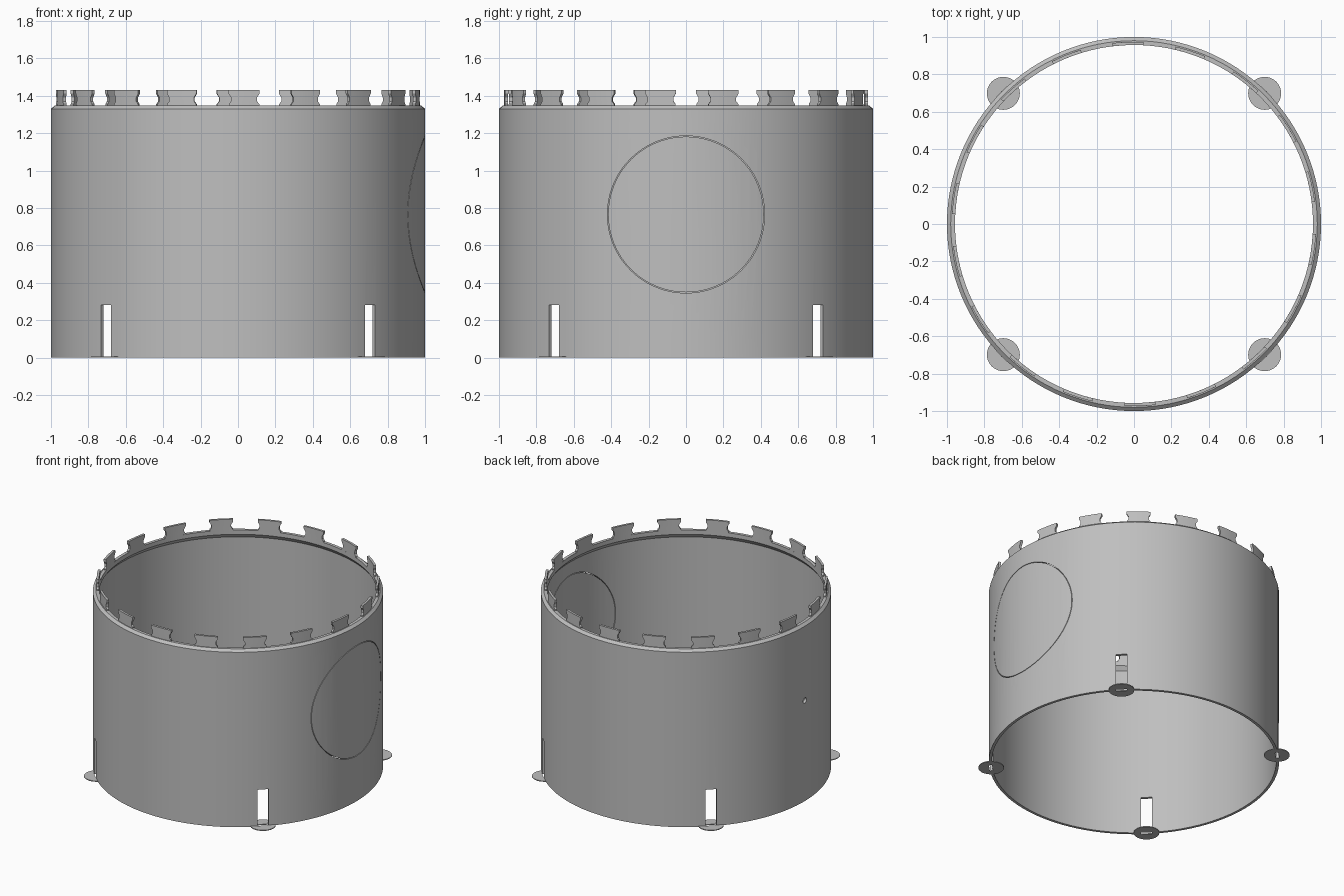
import bpy, bmesh
from math import radians, cos, sin, pi
from mathutils import Matrix

cube = bpy.data.objects.get("Cube")
if cube:
    bpy.data.objects.remove(cube, do_unlink=True)

gray = bpy.data.materials.new("light gray")
gray.use_nodes = True
color = (0.52, 0.52, 0.52, 1)
gray.diffuse_color = color
gray.node_tree.nodes["Principled BSDF"].inputs["Base Color"].default_value = color


def finish(bm, name, matrix=Matrix()):
    """Turn a bmesh into a named object."""
    bmesh.ops.transform(bm, matrix=matrix, verts=bm.verts)
    bmesh.ops.recalc_face_normals(bm, faces=bm.faces)
    mesh = bpy.data.meshes.new(name)
    bm.to_mesh(mesh)
    bm.free()
    mesh.materials.append(gray)
    obj = bpy.data.objects.new(name, mesh)
    bpy.context.collection.objects.link(obj)
    return obj


def lathe(name, profile, segments, matrix=Matrix()):
    """Revolve a closed (radius, z) profile around z."""
    bm = bmesh.new()
    rings = []
    for i in range(segments):
        a = 2 * pi * i / segments
        rings.append([bm.verts.new((r * cos(a), r * sin(a), z)) for r, z in profile])
    n = len(profile)
    for i in range(segments):
        p, q = rings[i], rings[(i + 1) % segments]
        for j in range(n):
            k = (j + 1) % n
            bm.faces.new((p[j], q[j], q[k], p[k]))
    return finish(bm, name, matrix)


def cylinder(name, radius, depth, matrix, segments=48):
    bm = bmesh.new()
    bmesh.ops.create_cone(bm, cap_ends=True, segments=segments, radius1=radius,
                          radius2=radius, depth=depth)
    return finish(bm, name, matrix)


def box(name, size, matrix):
    bm = bmesh.new()
    bmesh.ops.create_cube(bm, size=1)
    bmesh.ops.scale(bm, vec=size, verts=bm.verts)
    return finish(bm, name, matrix)


def activate(obj):
    bpy.ops.object.select_all(action='DESELECT')
    obj.select_set(True)
    bpy.context.view_layer.objects.active = obj


def cut(obj, cutter):
    """Subtract a cutter and discard it."""
    cutter.hide_render = True
    mod = obj.modifiers.new("cut", 'BOOLEAN')
    mod.operation = 'DIFFERENCE'
    mod.solver = 'EXACT'
    mod.object = cutter
    activate(obj)
    bpy.ops.object.modifier_apply(modifier=mod.name)
    bpy.data.objects.remove(cutter, do_unlink=True)


def smooth(obj):
    activate(obj)
    bpy.ops.object.shade_smooth_by_angle(angle=radians(25))


# Round wall with a chamfered rim and a small inner lip
wall = lathe("round_wall", [(1, 0), (1, 1.33), (0.98, 1.347), (0.957, 1.347),
                            (0.957, 1.315), (0.98, 1.285), (0.98, 0)], 128)

# Circular seam of the side panel, and the small hole opposite
hub = 0.765
turn = Matrix.Rotation(pi / 2, 4, 'Y')
seam = lathe("seam_cutter", [(0.416, 0.8), (0.42, 0.8), (0.42, 1.1), (0.416, 1.1)],
             96, Matrix.Translation((0, 0, hub)) @ turn)
cut(wall, seam)
cut(wall, cylinder("hole_cutter", 0.02, 0.2,
                   Matrix.Translation((-1, 0, hub)) @ turn, 24))

# Four foot slots with thin round pads
for side, degrees in (("back_left", 45), ("back_right", 135),
                      ("front_right", 225), ("front_left", 315)):
    spin = Matrix.Rotation(radians(degrees), 4, 'Z')
    cut(wall, box("slot_cutter", (0.2, 0.076, 0.56), spin @ Matrix.Translation((0.99, 0, 0))))
    pad = cylinder(side + "_pad", 0.088, 0.006,
                   spin @ Matrix.Translation((0.988, 0, 0.003)))
    cut(pad, box("pad_cutter", (0.022, 0.076, 0.1), spin @ Matrix.Translation((0.99, 0, 0))))
    smooth(pad)
smooth(wall)

# Ring of waisted teeth: (z, half width in degrees)
outline = [(1.34, 4.8), (1.355, 4.8), (1.37, 4.1), (1.39, 4.1), (1.412, 4.9), (1.43, 4.9)]
columns = 5
count = 18
for t in range(count):
    middle = 360 / count * t - 90 + 1.9
    bm = bmesh.new()
    grids = []
    for r in (0.957, 0.974):
        rows = []
        for z, half in outline:
            row = []
            for c in range(columns):
                a = radians(middle + half * (2 * c / (columns - 1) - 1))
                row.append(bm.verts.new((r * cos(a), r * sin(a), z)))
            rows.append(row)
        grids.append(rows)
    for rows in grids:
        for low, high in zip(rows, rows[1:]):
            for c in range(columns - 1):
                bm.faces.new((low[c], low[c + 1], high[c + 1], high[c]))
    # Close the rim between the inner and outer skins
    bmesh.ops.bridge_loops(bm, edges=[e for e in bm.edges if e.is_boundary])
    smooth(finish(bm, f"tooth_{t + 1}"))
